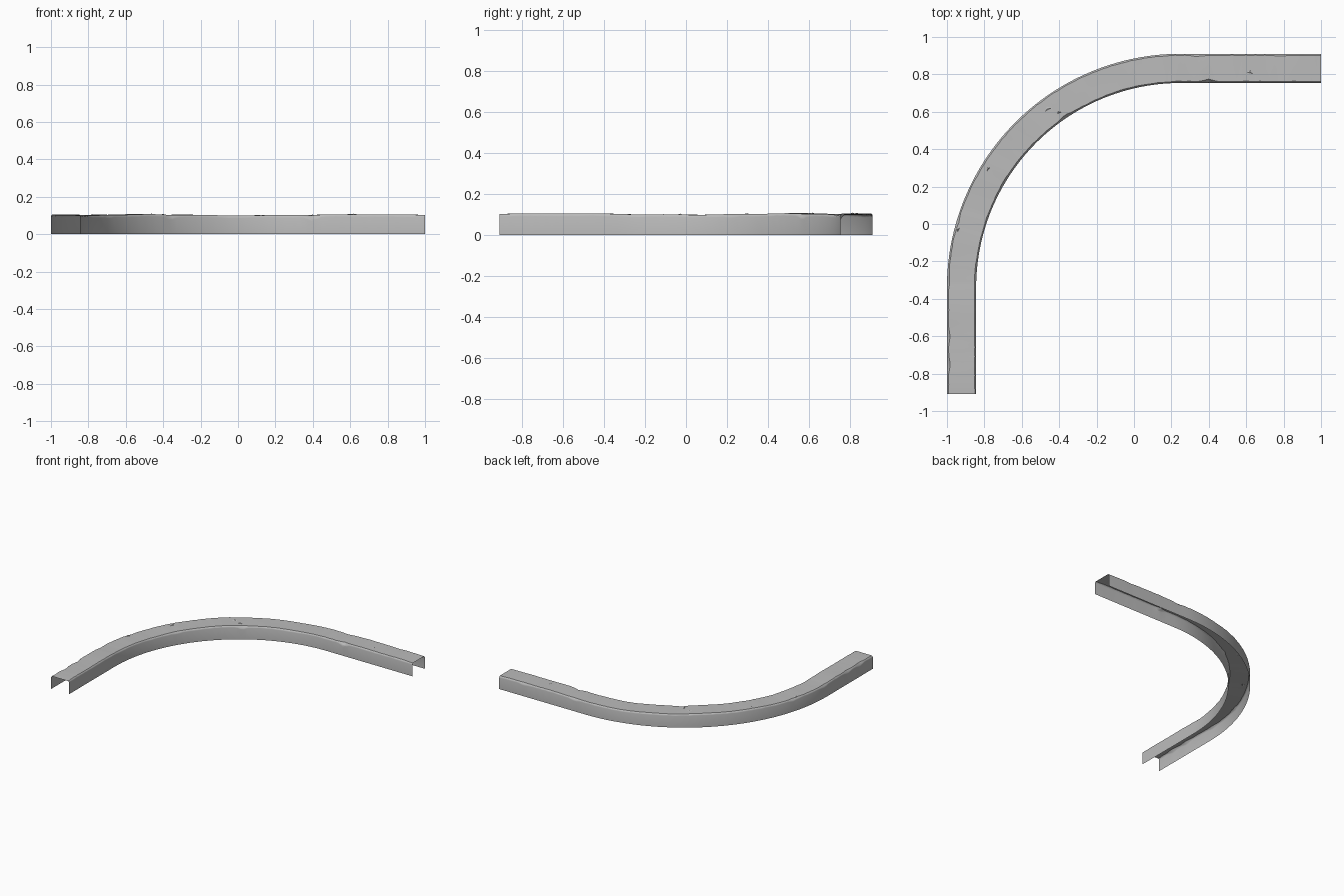
import bpy, bmesh, math, random
from mathutils import Vector

cube = bpy.data.objects.get("Cube")
if cube:
    bpy.data.objects.remove(cube)
random.seed(4)

HALF = 0.078                       # half the width of the channel
CENTRE, RADIUS = Vector((0.25, -0.34, 0)), 1.172
LEG_A, LEG_B = 0.57, 0.75          # straight legs before and after the bend
ARC = RADIUS * math.pi / 2
TOTAL = LEG_A + ARC + LEG_B
X, Y, Z = Vector((1, 0, 0)), Vector((0, 1, 0)), Vector((0, 0, 1))

stone = bpy.data.materials.new("worn grey")
stone.use_nodes = True
colour = (0.5, 0.5, 0.5, 1)
stone.diffuse_color = colour
stone.node_tree.nodes["Principled BSDF"].inputs["Base Color"].default_value = colour


def place(s):
    """Centre line point and outward direction at distance s."""
    if s < LEG_A:
        return CENTRE - X * RADIUS + Y * (s - LEG_A), -X
    if s > LEG_A + ARC:
        return CENTRE + Y * RADIUS + X * (s - LEG_A - ARC), Y
    a = (s - LEG_A) / RADIUS
    out = Y * math.sin(a) - X * math.cos(a)
    return CENTRE + out * RADIUS, out


def top_height(s):
    return 0.103 + 0.003 * math.sin(s * 5) + 0.001 * math.sin(s * 17)


def finish(bm, name):
    mesh = bpy.data.meshes.new(name)
    bm.to_mesh(mesh)
    bm.free()
    mesh.materials.append(stone)
    obj = bpy.data.objects.new(name, mesh)
    bpy.context.collection.objects.link(obj)
    return obj


# Chips along the shoulders: side (1 outer, -1 inner), distance, depth
CHIPS = [(1, 0.16, 0.018), (1, 0.31, 0.015), (1, 0.60, 0.012), (1, 0.9, 0.010),
         (1, 2.5, 0.010), (1, 2.95, 0.012),
         (-1, 1.72, 0.018), (-1, 2.56, 0.024), (-1, 1.2, 0.008)]


def chip_depth(side, s):
    return sum(d * max(0, 1 - abs(s - c) / 0.05)
               for k, c, d in CHIPS if k == side)


# Open-bottomed channel swept along the bend, with worn top edges
bm = bmesh.new()
COUNT = 126
rows = []
for j in range(COUNT + 1):
    s = TOTAL * j / COUNT
    centre, out = place(s)
    top = top_height(s)
    halves = {}
    for side in (1, -1):
        chip = chip_depth(side, s)
        rough = random.uniform(0, 0.003)
        halves[side] = [(side * HALF, 0),
                        (side * HALF, top - 0.011 - rough - chip),
                        (side * (HALF - 0.002), top - 0.004 - rough - chip * 0.7),
                        (side * (HALF - 0.007 - rough - chip * 0.5), top - chip * 0.1)]
    middle = [(0, top + random.uniform(-0.001, 0.001))]
    profile = halves[1] + middle + halves[-1][::-1]
    rows.append([bm.verts.new(centre + out * u + Z * h) for u, h in profile])
for a, b in zip(rows, rows[1:]):
    for i in range(len(a) - 1):
        bm.faces.new((a[i], a[i + 1], b[i + 1], b[i]))
channel = finish(bm, "curved_channel")
bpy.context.view_layer.objects.active = channel
channel.select_set(True)
bpy.ops.object.shade_smooth_by_angle(angle=math.radians(35))

# Small loose flakes on the top surface: distance, offset across, size
bm = bmesh.new()
for s, across, size in [(0.87, 0.06, 0.016), (1.22, 0.04, 0.02), (1.66, 0.02, 0.026),
                        (1.7, -0.03, 0.015), (2.78, -0.02, 0.025)]:
    centre, out = place(s)
    along = out.cross(Z)
    base = centre + out * across + Z * (top_height(s) - 0.001)
    tip = bm.verts.new(base + Z * 0.005)
    ring = [bm.verts.new(base + along * (size * u) + out * (size * v))
            for u, v in ((-1, -0.2), (0.9, -0.5), (0.2, 0.6))]
    for i in range(3):
        bm.faces.new((ring[i], ring[(i + 1) % 3], tip))
bmesh.ops.recalc_face_normals(bm, faces=bm.faces)
for face in bm.faces:
    if face.normal.z < 0:
        face.normal_flip()
finish(bm, "surface_flakes")
